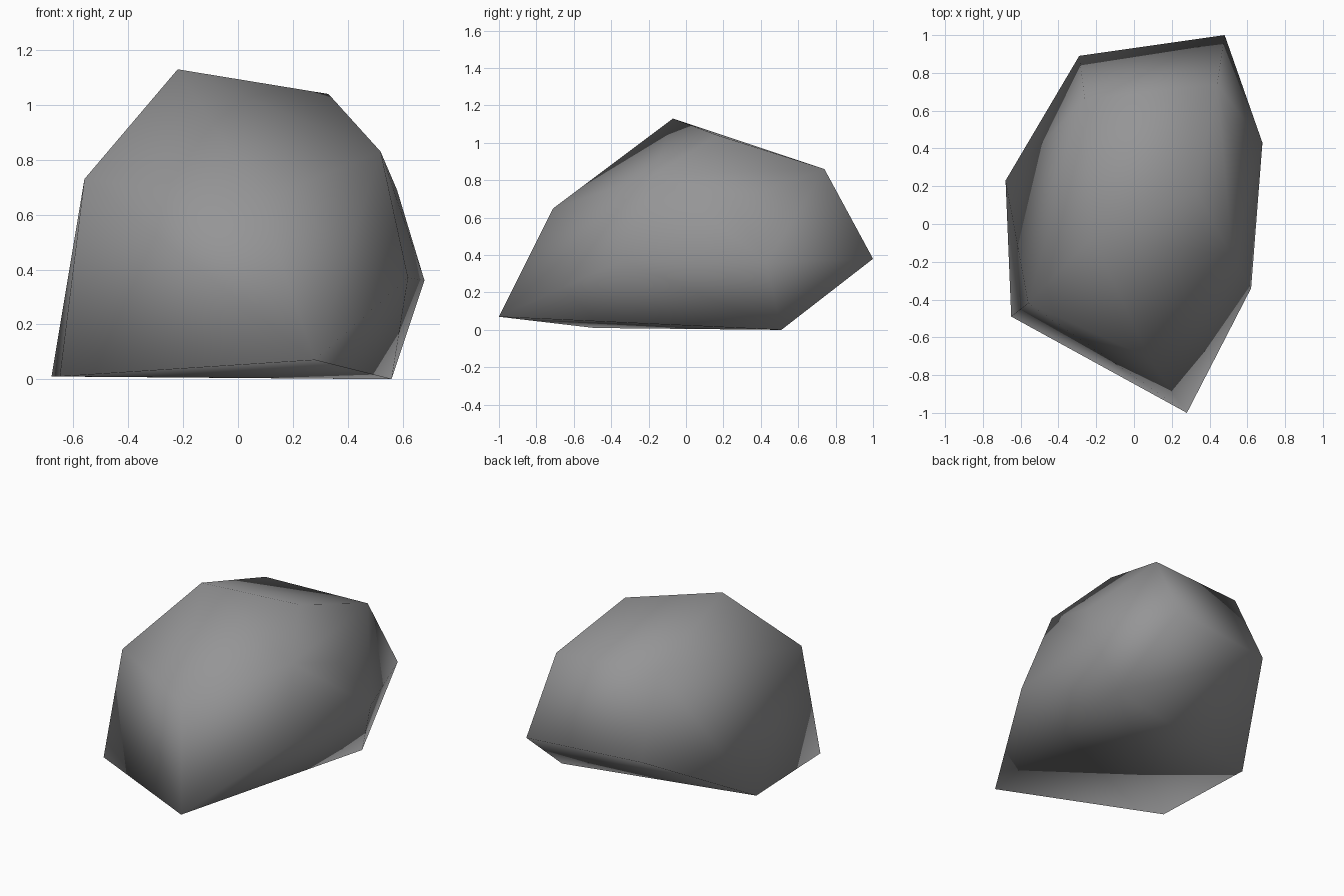
import bpy, bmesh

if "Cube" in bpy.data.objects:
    bpy.data.objects.remove(bpy.data.objects["Cube"])

# Corner points of the boulder, grouped by height
base = [(0.56, 0.51, 0.0), (-0.68, 0.23, 0.01), (-0.65, -0.49, 0.01), (0.28, -1.0, 0.07)]
middle = [(0.62, -0.34, 0.37), (0.68, 0.43, 0.36), (0.48, 1.0, 0.38), (-0.29, 0.89, 0.38)]
shoulder = [(0.08, -0.71, 0.65), (-0.56, -0.42, 0.73), (0.58, 0.25, 0.69), (0.52, -0.17, 0.83)]
crown = [(0.44, 0.74, 0.86), (-0.26, 0.66, 0.88), (0.33, 0.17, 1.04), (-0.22, -0.07, 1.13)]

# Wrap a convex faceted skin around the points
bm = bmesh.new()
for p in base + middle + shoulder + crown:
    bm.verts.new(p)
bmesh.ops.convex_hull(bm, input=bm.verts[:])
loose = [v for v in bm.verts if not v.link_faces]
bmesh.ops.delete(bm, geom=loose, context='VERTS')
bmesh.ops.recalc_face_normals(bm, faces=bm.faces[:])

# Low-poly shape, but shaded smooth all over
for f in bm.faces:
    f.smooth = True
mesh = bpy.data.meshes.new("boulder")
bm.to_mesh(mesh)
bm.free()

# Grey stone colour
stone = bpy.data.materials.new("grey stone")
stone.diffuse_color = (0.3, 0.3, 0.305, 1)
stone.use_nodes = True
stone.node_tree.nodes["Principled BSDF"].inputs["Base Color"].default_value = stone.diffuse_color
mesh.materials.append(stone)
bpy.context.collection.objects.link(bpy.data.objects.new("boulder", mesh))
